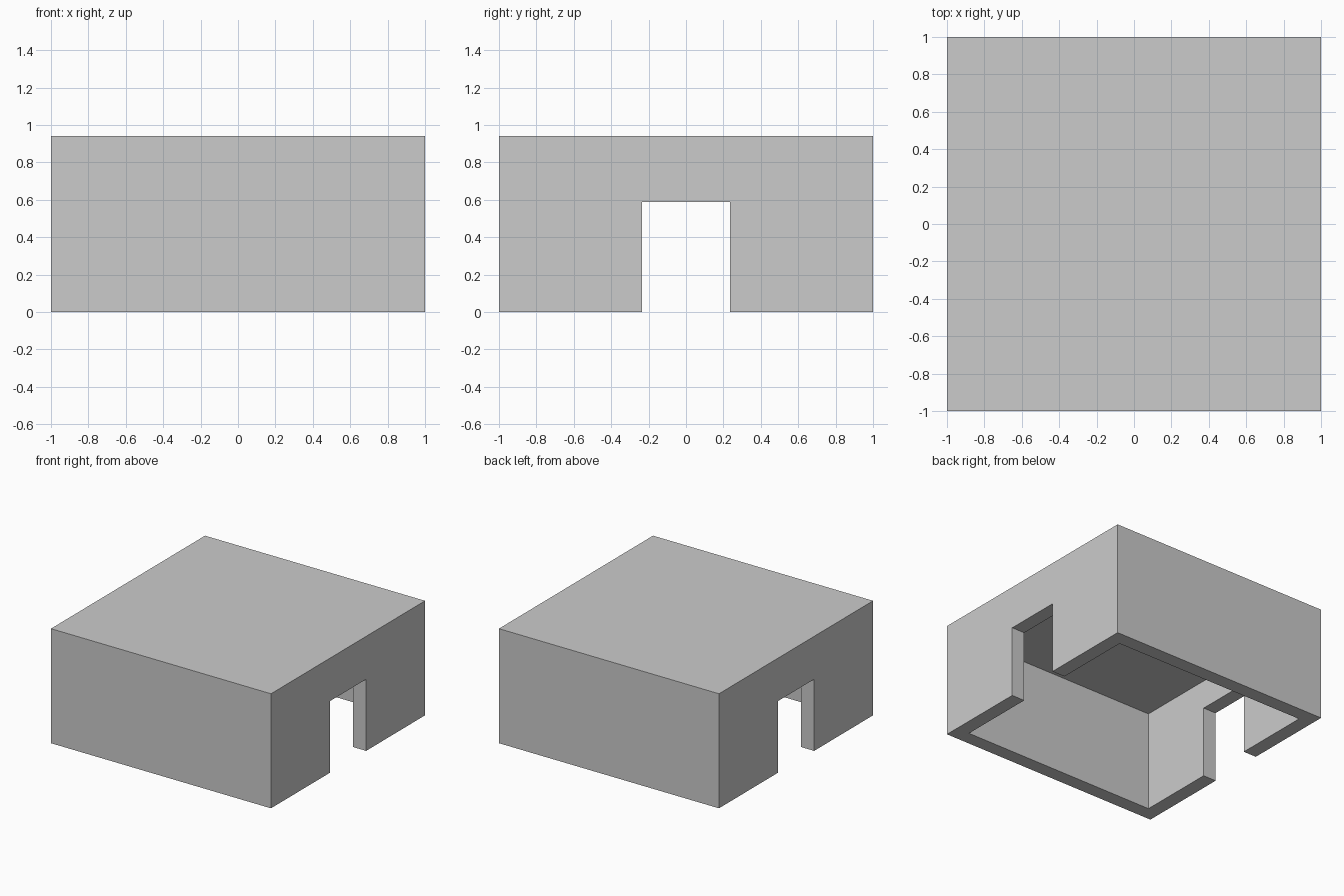
import bpy

if "Cube" in bpy.data.objects:
    bpy.data.objects.remove(bpy.data.objects["Cube"])

U = 2 / 17          # module: wall and roof thickness
W, H = 17 * U, 8 * U


def box(name, size, base_z):
    """Box centred on x/y, standing on base_z."""
    bpy.ops.mesh.primitive_cube_add(size=1, location=(0, 0, base_z + size[2] / 2))
    ob = bpy.context.object
    ob.name = name
    ob.scale = size
    bpy.ops.object.transform_apply(location=True, rotation=True, scale=True)
    return ob


def cut(target, cutter):
    """Subtract the cutter, apply the result and drop the cutter."""
    cutter.hide_render = True
    bpy.context.view_layer.objects.active = target
    mod = target.modifiers.new("cut", 'BOOLEAN')
    mod.operation = 'DIFFERENCE'
    mod.solver = 'EXACT'
    mod.object = cutter
    bpy.ops.object.modifier_apply(modifier=mod.name)
    bpy.data.objects.remove(cutter, do_unlink=True)


# Solid block with flat roof
shelter = box("shelter_shell", (W, W, H), 0)

# Hollow room, open at the bottom
cut(shelter, box("room_cutter", (W - 2 * U, W - 2 * U, H - U + 0.2), -0.2))

# Doorways through the left and right walls
cut(shelter, box("doorway_cutter", (W + 0.4, 4 * U, 5 * U + 0.3), -0.3))
